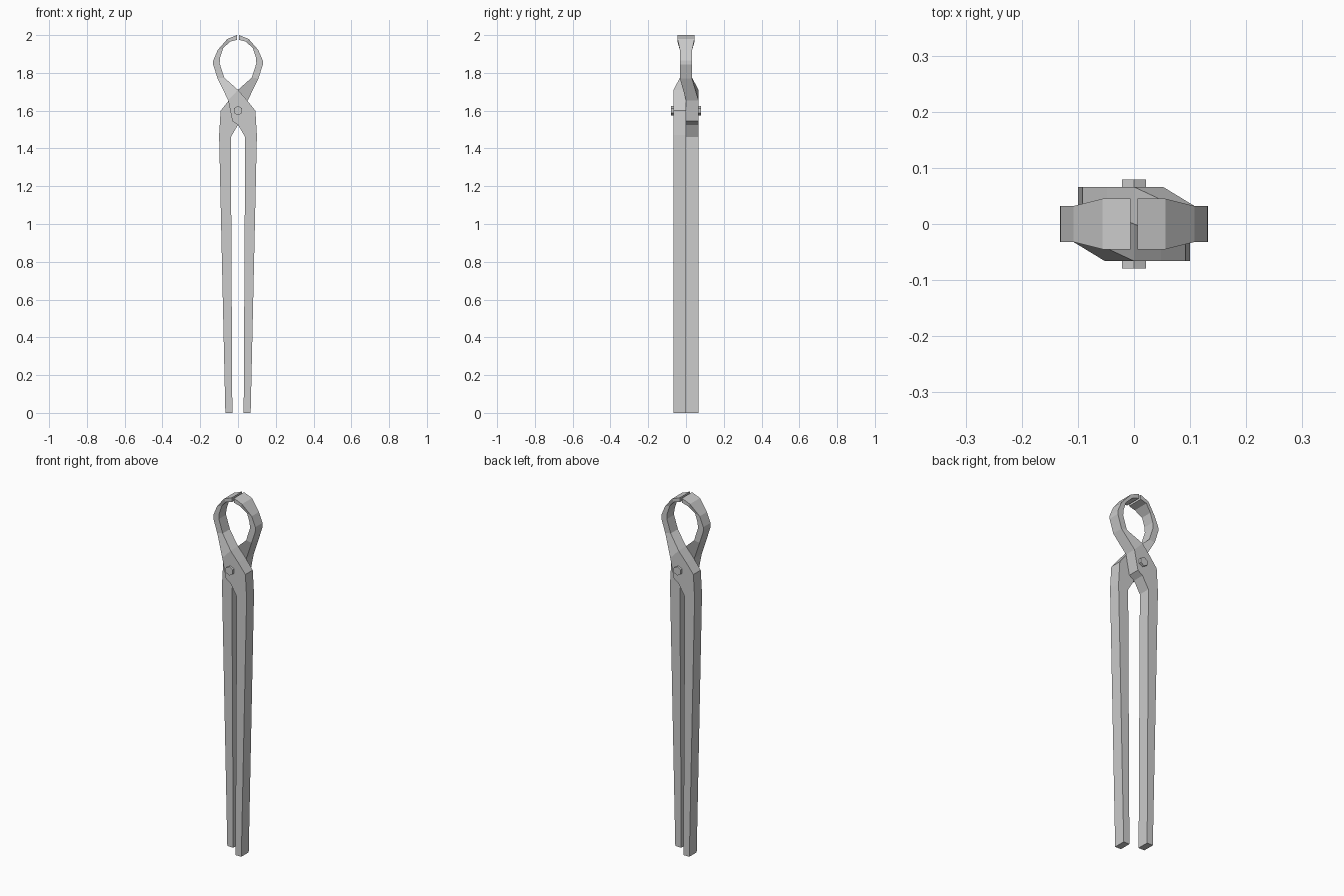
import bpy, bmesh, math

if "Cube" in bpy.data.objects:
    bpy.data.objects.remove(bpy.data.objects["Cube"])

# Stations along the front half: outer (x, z), inner (x, z), y near, y far
STATIONS = [
    ((0.067, 0.00), (0.030, 0.00), -0.066, 0.0),       # handle end
    ((0.100, 1.47), (0.038, 1.46), -0.066, 0.0),       # shoulder
    ((0.092, 1.60), (0.000, 1.525), -0.066, 0.0),
    ((0.048, 1.655), (-0.030, 1.545), -0.066, 0.0),    # pivot crossing
    ((0.000, 1.71), (-0.052, 1.655), -0.066, 0.0),
    ((-0.073, 1.775), (-0.108, 1.77), -0.032, 0.032),  # jaw
    ((-0.097, 1.85), (-0.132, 1.845), -0.032, 0.032),
    ((-0.095, 1.88), (-0.131, 1.865), -0.032, 0.032),
    ((-0.079, 1.93), (-0.108, 1.92), -0.032, 0.032),
    ((-0.043, 1.965), (-0.056, 1.98), -0.045, 0.045),  # flared nipping edge
    ((-0.006, 1.975), (-0.006, 2.00), -0.045, 0.045),
]


def sweep(name, stations):
    """Join four-sided sections into a closed bar."""
    bm = bmesh.new()
    rings = []
    for (ax, az), (bx, bz), y0, y1 in stations:
        rings.append([bm.verts.new(p) for p in
                      ((ax, y0, az), (ax, y1, az), (bx, y1, bz), (bx, y0, bz))])
    for r, s in zip(rings, rings[1:]):
        for i in range(4):
            j = (i + 1) % 4
            bm.faces.new((r[i], r[j], s[j], s[i]))
    bm.faces.new(rings[0])
    bm.faces.new(rings[-1])
    bmesh.ops.recalc_face_normals(bm, faces=bm.faces)
    mesh = bpy.data.meshes.new(name)
    bm.to_mesh(mesh)
    bm.free()
    obj = bpy.data.objects.new(name, mesh)
    bpy.context.collection.objects.link(obj)
    return obj


# Two identical halves, the rear one turned half a turn about z
front = sweep("front_half", STATIONS)
rear = front.copy()
rear.name = "rear_half"
rear.rotation_euler.z = math.pi
bpy.context.collection.objects.link(rear)

# Hexagonal pivot bolt
bpy.ops.mesh.primitive_cylinder_add(vertices=6, radius=0.025, depth=0.158,
                                    location=(0, 0, 1.6),
                                    rotation=(math.pi / 2, 0, 0))
bpy.context.object.name = "pivot_bolt"
